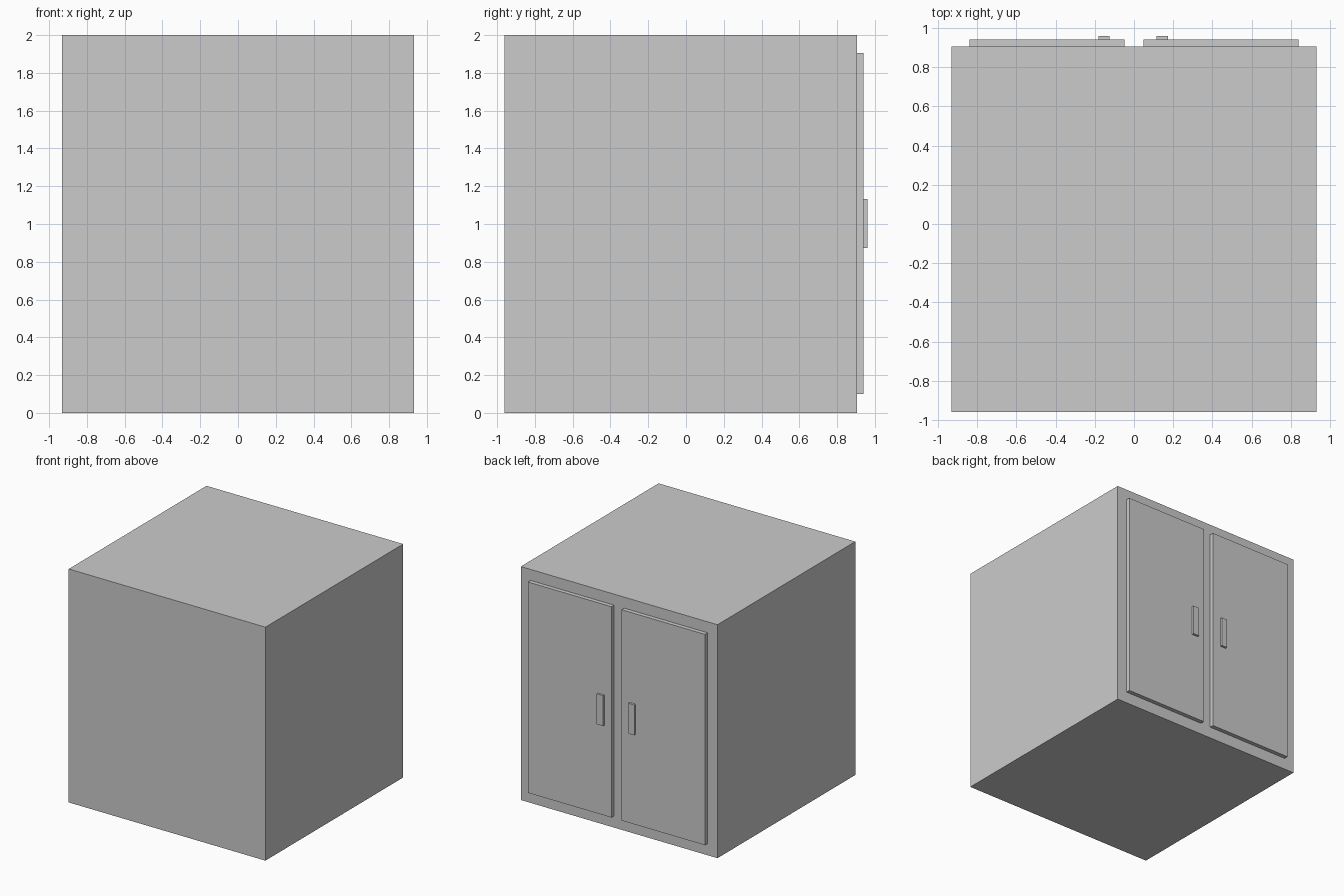
import bpy
import bmesh
from mathutils import Matrix, Vector

if "Cube" in bpy.data.objects:
    bpy.data.objects.remove(bpy.data.objects["Cube"])


def box(name, lo, hi):
    """Add a box spanning two opposite corners."""
    lo, hi = Vector(lo), Vector(hi)
    bm = bmesh.new()
    bmesh.ops.create_cube(bm, size=1, matrix=Matrix.Translation((lo + hi) / 2)
                          @ Matrix.Diagonal((*(hi - lo), 1)))
    mesh = bpy.data.meshes.new(name)
    bm.to_mesh(mesh)
    bm.free()
    obj = bpy.data.objects.new(name, mesh)
    bpy.context.collection.objects.link(obj)
    return obj


BACK, FACE, DOOR, GRIP = -0.96, 0.905, 0.941, 0.96

# Cabinet body
box("cabinet_body", (-0.932, BACK, 0), (0.932, FACE, 2))

# Two doors on the +y face, each with a handle near the middle gap
for side, door_x, handle_x in (("left", (-0.839, -0.048), (-0.182, -0.126)),
                               ("right", (0.048, 0.839), (0.114, 0.174))):
    box(f"door_{side}", (door_x[0], FACE, 0.10), (door_x[1], DOOR, 1.906))
    box(f"handle_{side}", (handle_x[0], DOOR, 0.873), (handle_x[1], GRIP, 1.133))
